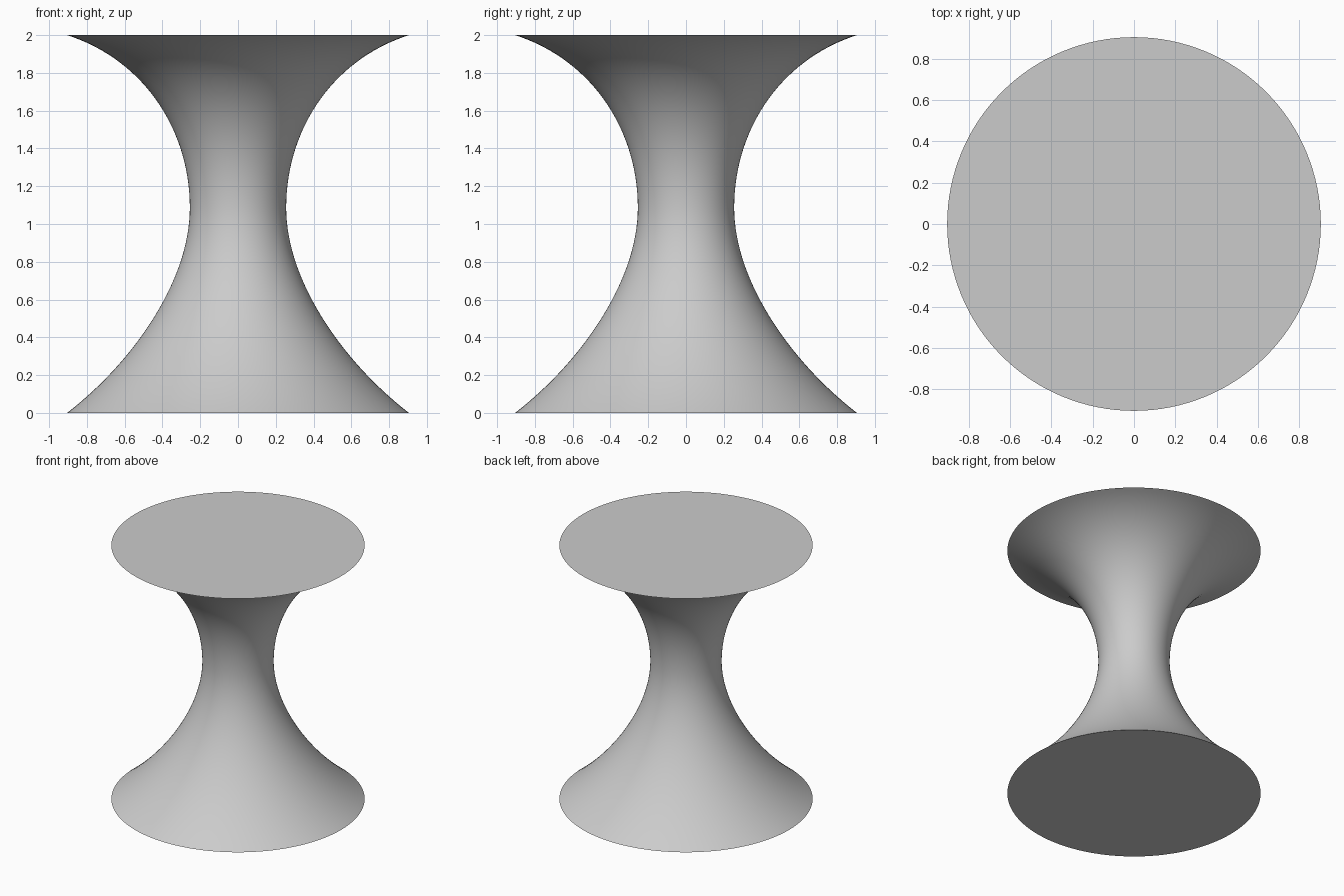
import bpy, bmesh, math
from mathutils import Vector
from mathutils.geometry import interpolate_bezier

if "Cube" in bpy.data.objects:
    bpy.data.objects.remove(bpy.data.objects["Cube"])

SIDES, STEPS = 128, 32


def arc(a, b, c, d):
    return interpolate_bezier(*[Vector((r, 0, z)) for r, z in (a, b, c, d)], STEPS)


# Flared profile: base to waist, then waist to seat rim
waist = (0.255, 1.086)
profile = arc((0.905, 0), (0.555, 0.27), (0.255, 0.70), waist)
profile += arc(waist, (0.255, 1.50), (0.50, 1.87), (0.905, 2.0))[1:]

# Revolve the profile into rings joined by quads
bm = bmesh.new()
rings = []
for p in profile:
    rings.append([bm.verts.new((p.x * math.cos(2 * math.pi * i / SIDES),
                                p.x * math.sin(2 * math.pi * i / SIDES), p.z))
                  for i in range(SIDES)])
for low, high in zip(rings, rings[1:]):
    for i in range(SIDES):
        j = (i + 1) % SIDES
        bm.faces.new((low[i], low[j], high[j], high[i]))

# Flat base and seat discs
bm.faces.new(rings[0][::-1])
bm.faces.new(rings[-1])

mesh = bpy.data.meshes.new("hourglass_stool")
bm.to_mesh(mesh)
bm.free()
stool = bpy.data.objects.new("hourglass_stool", mesh)
bpy.context.collection.objects.link(stool)
bpy.context.view_layer.objects.active = stool
stool.select_set(True)
bpy.ops.object.shade_smooth_by_angle(angle=math.radians(35))
